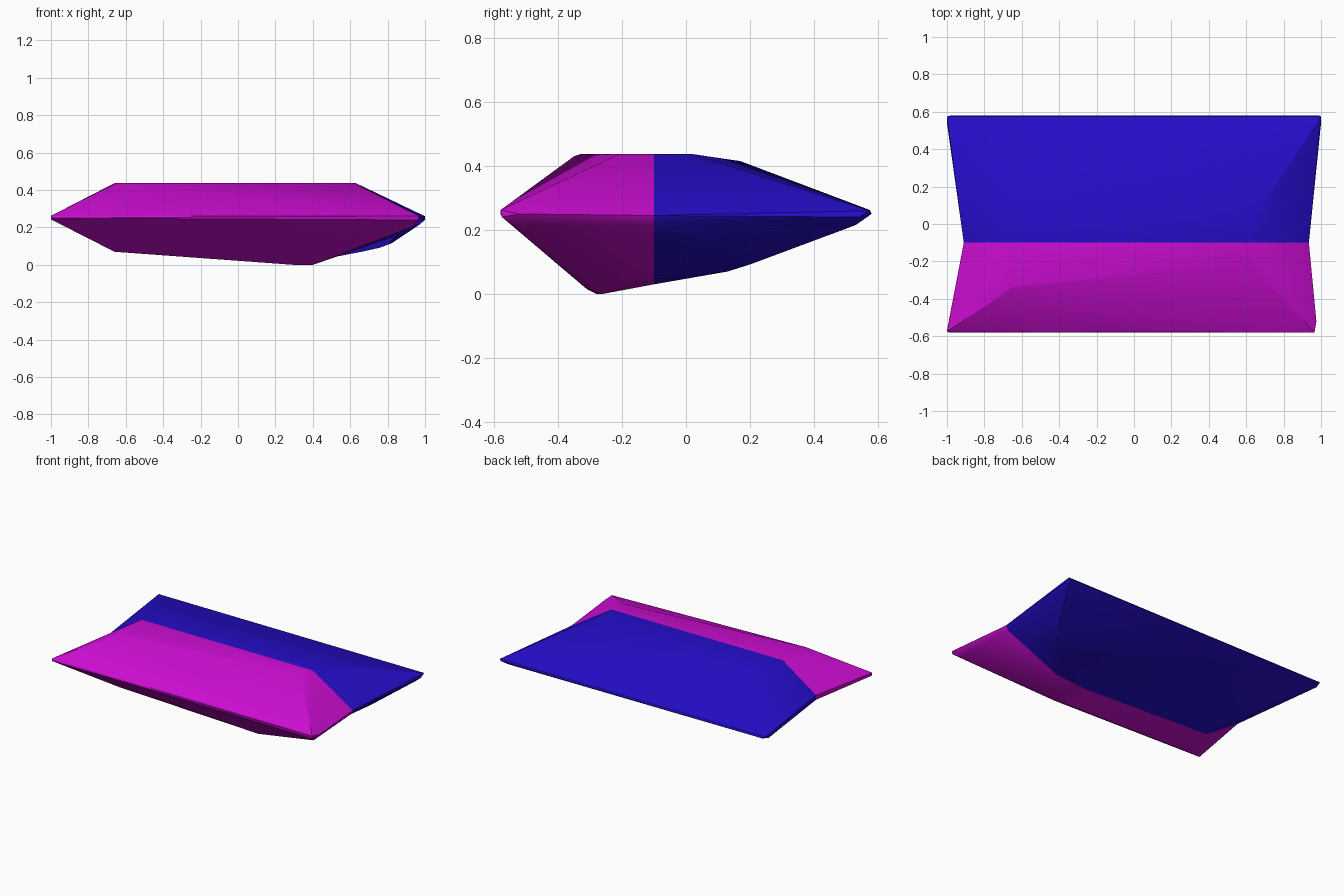
import bpy, bmesh, math

cube = bpy.data.objects.get("Cube")
if cube:
    bpy.data.objects.remove(cube, do_unlink=True)

SEAM = -0.10


def material(name, rgb):
    m = bpy.data.materials.new(name)
    m.use_nodes = True
    m.diffuse_color = (*rgb, 1)
    m.node_tree.nodes["Principled BSDF"].inputs["Base Color"].default_value = (*rgb, 1)
    return m


def hull_part(name, points, mat):
    """Convex shell around the points, left open where it meets the other half."""
    bm = bmesh.new()
    for p in points:
        bm.verts.new(p)
    res = bmesh.ops.convex_hull(bm, input=bm.verts[:])
    unused = {v for v in res["geom_interior"] + res["geom_unused"]
              if isinstance(v, bmesh.types.BMVert)}
    bmesh.ops.delete(bm, geom=list(unused), context='VERTS')
    bmesh.ops.recalc_face_normals(bm, faces=bm.faces[:])
    cap = [f for f in bm.faces if all(abs(v.co.y - SEAM) < 1e-4 for v in f.verts)]
    bmesh.ops.delete(bm, geom=cap, context='FACES')
    me = bpy.data.meshes.new(name)
    bm.to_mesh(me)
    bm.free()
    me.materials.append(mat)
    ob = bpy.data.objects.new(name, me)
    bpy.context.collection.objects.link(ob)
    bpy.ops.object.select_all(action='DESELECT')
    ob.select_set(True)
    bpy.context.view_layer.objects.active = ob
    bpy.ops.object.shade_smooth_by_angle(angle=math.radians(28))


# Cross-section shared by both halves, as (x, z)
section = [(x, SEAM, z) for x, z in (
    (-0.91, 0.265), (-0.91, 0.235), (-0.66, 0.07), (0.30, 0.03), (0.53, 0.045),
    (0.92, 0.215), (0.935, 0.245), (0.63, 0.437), (-0.66, 0.437))]

# Front half: rim corners, top ridge, deep keel towards one side
front = [
    (-1.0, -0.575, 0.262), (-1.0, -0.57, 0.243), (-0.99, -0.58, 0.25),
    (0.965, -0.58, 0.262), (0.965, -0.575, 0.24), (0.975, -0.52, 0.25),
    (0.94, -0.53, 0.207),
    (-0.65, -0.33, 0.437), (-0.66, -0.35, 0.43), (0.62, -0.21, 0.437),
    (-0.66, -0.34, 0.07), (0.30, -0.28, 0.0), (0.40, -0.26, 0.0),
    (0.37, -0.31, 0.015)]

# Back half: rim corners, top ridge, shallow underside
back = [
    (-1.0, 0.575, 0.262), (-1.0, 0.54, 0.243), (-0.98, 0.58, 0.25),
    (1.0, 0.575, 0.26), (0.99, 0.58, 0.25), (1.0, 0.54, 0.24),
    (0.97, 0.53, 0.215),
    (-0.66, 0.02, 0.437), (-0.68, 0.17, 0.415), (0.63, 0.02, 0.437),
    (-0.66, 0.10, 0.09), (0.66, 0.13, 0.07), (0.76, 0.20, 0.092),
    (0.82, 0.26, 0.115)]

hull_part("front_half", section + front, material("magenta", (0.60, 0.004, 0.64)))
hull_part("back_half", section + back, material("blue", (0.018, 0.004, 0.58)))
